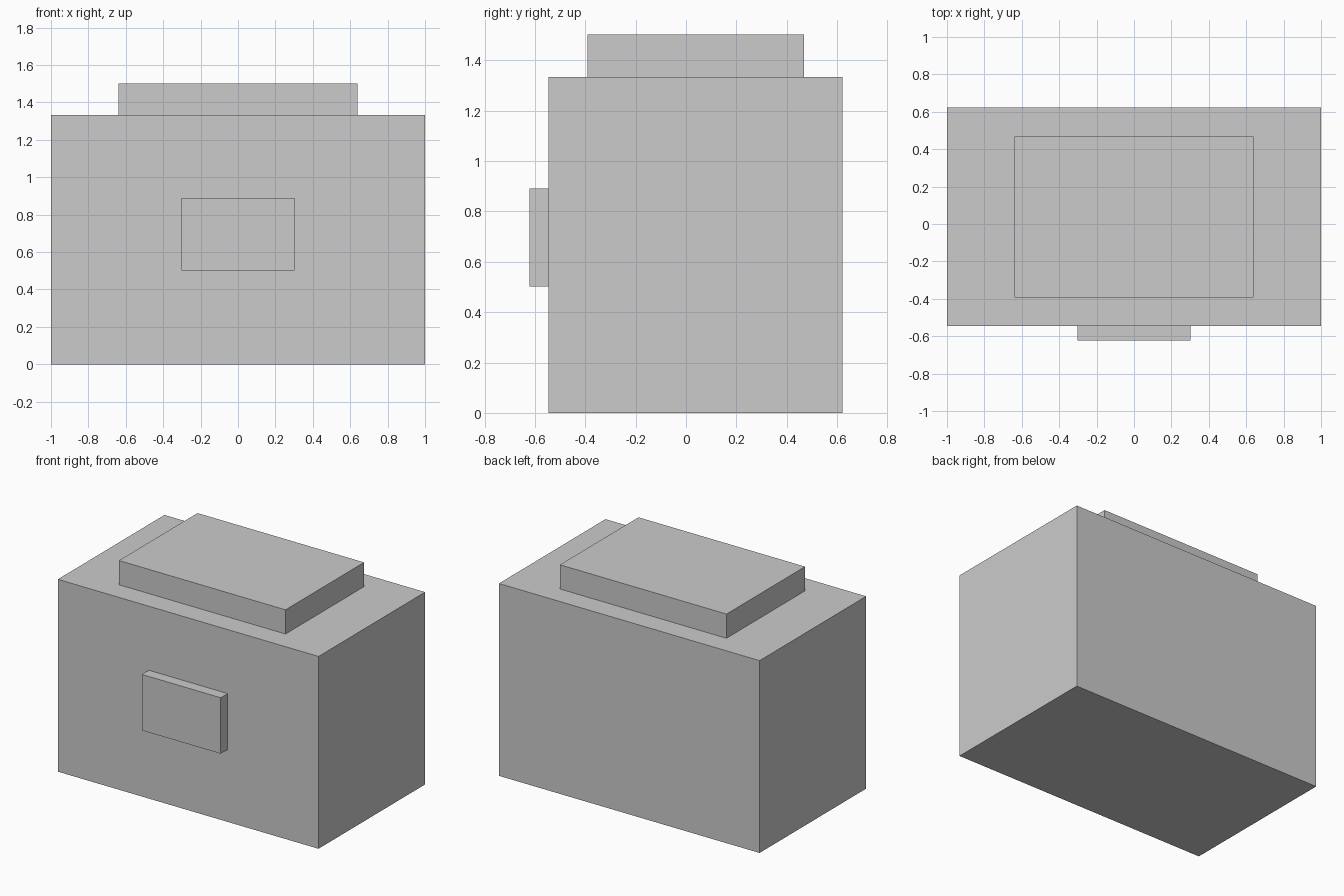
import bpy

if "Cube" in bpy.data.objects:
    bpy.data.objects.remove(bpy.data.objects["Cube"])


def box(name, x, y, z):
    """Box spanning the given (min, max) ranges."""
    bpy.ops.mesh.primitive_cube_add(size=1)
    obj = bpy.context.object
    obj.name = name
    spans = (x, y, z)
    obj.location = [(a + b) / 2 for a, b in spans]
    obj.scale = [b - a for a, b in spans]
    bpy.ops.object.transform_apply(location=False, rotation=False, scale=True)
    return obj


BODY_FRONT, BODY_TOP = -0.546, 1.334

# Main block
box("body", (-1, 1), (BODY_FRONT, 0.622), (0, BODY_TOP))
# Raised slab on top
box("top_slab", (-0.639, 0.639), (-0.392, 0.469), (BODY_TOP, 1.502))
# Small plate on the front face
box("front_plate", (-0.303, 0.303), (-0.622, BODY_FRONT), (0.502, 0.89))
